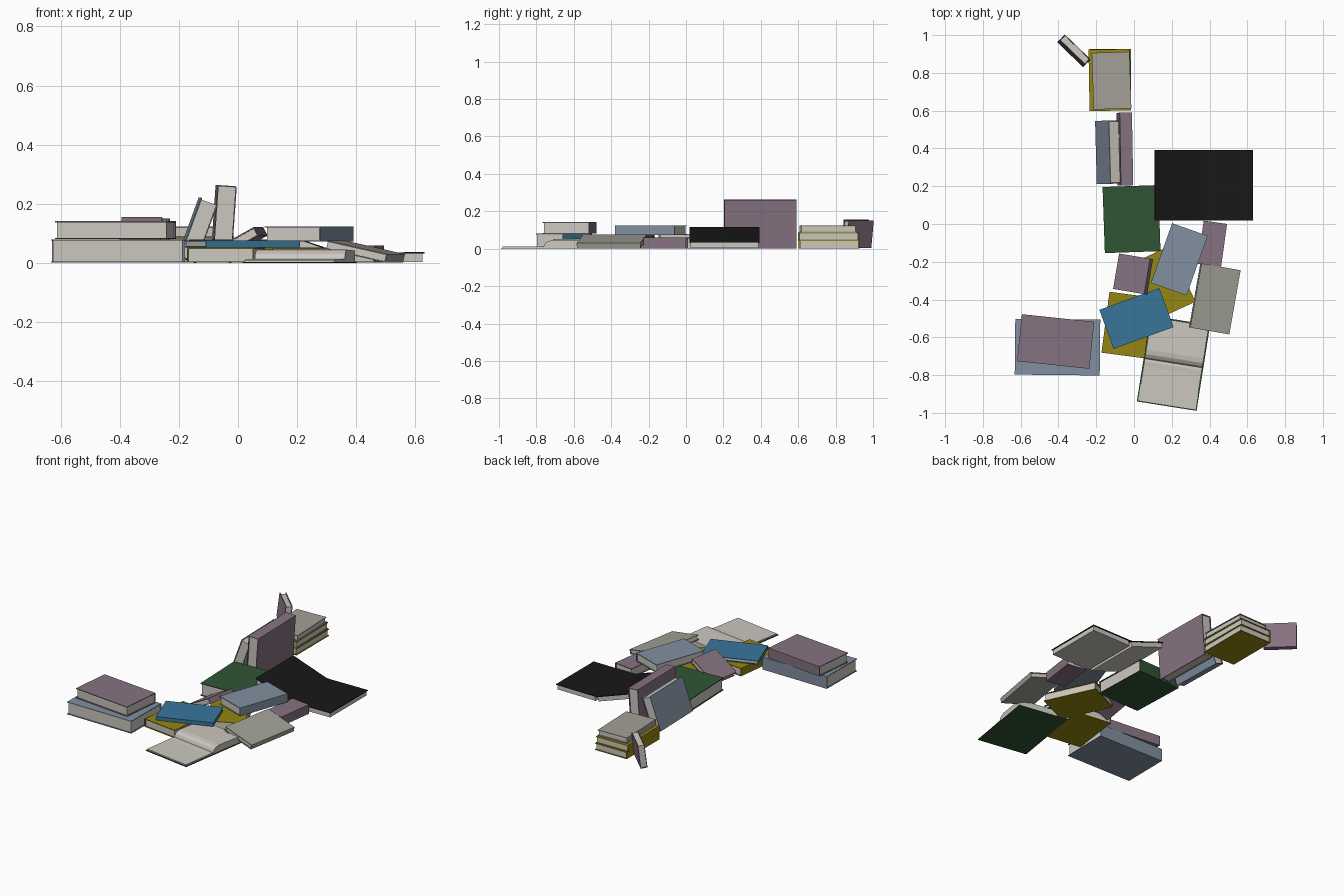
import bpy, bmesh
from math import radians
from mathutils import Matrix, Vector

if "Cube" in bpy.data.objects:
    bpy.data.objects.remove(bpy.data.objects["Cube"])

COLORS = {
    "mauve": (0.24, 0.17, 0.22), "slate": (0.22, 0.28, 0.35), "green": (0.03, 0.09, 0.035),
    "black": (0.009, 0.009, 0.009), "ochre": (0.30, 0.24, 0.006), "blue": (0.04, 0.18, 0.33),
    "grey": (0.36, 0.35, 0.31), "paper": (0.60, 0.57, 0.52),
}
MATS = {}
for key, rgb in COLORS.items():
    MATS[key] = bpy.data.materials.new(key)
    MATS[key].diffuse_color = (*rgb, 1)


def prism(name, profile, length, color, matrix):
    """Extrude an x-z outline along y, centred on y = 0."""
    bm = bmesh.new()
    face = bm.faces.new([bm.verts.new((x, -length / 2, z)) for x, z in profile])
    ext = bmesh.ops.extrude_face_region(bm, geom=[face])
    verts = [e for e in ext["geom"] if isinstance(e, bmesh.types.BMVert)]
    bmesh.ops.translate(bm, verts=verts, vec=Vector((0, length, 0)))
    bmesh.ops.recalc_face_normals(bm, faces=bm.faces)
    mesh = bpy.data.meshes.new(name)
    bm.to_mesh(mesh)
    bm.free()
    mesh.materials.append(MATS[color])
    obj = bpy.data.objects.new(name, mesh)
    obj.matrix_world = matrix
    bpy.context.collection.objects.link(obj)


def place(loc, yaw=0, tilt=0):
    return (Matrix.Translation(loc) @ Matrix.Rotation(radians(yaw), 4, 'Z')
            @ Matrix.Rotation(radians(tilt), 4, 'Y'))


def book(name, color, size, loc, yaw=0, tilt=0):
    """Closed book centred on loc; the spine is on local -x."""
    w, l, t = size[0] / 2, size[1], size[2] / 2
    c, inset = 0.004, 0.006
    m = place(loc, yaw, tilt)
    cover = [(w, -t), (-w, -t), (-w, t), (w, t), (w, t - c),
             (-w + c, t - c), (-w + c, -t + c), (w, -t + c)]
    pages = [(-w + c, -t + c), (w - inset, -t + c), (w - inset, t - c), (-w + c, t - c)]
    prism(name + "_cover", cover, l, color, m)
    prism(name + "_pages", pages, l - 2 * inset, "paper", m)


# Two-book stack on the left
book("stack_lower_book", "slate", (0.295, 0.45, 0.078), (-0.405, -0.652, 0.041), -90.6)
book("stack_upper_book", "mauve", (0.25, 0.385, 0.061), (-0.415, -0.622, 0.111), -96)

# Loose pile in the middle
book("ochre_book_front", "ochre", (0.23, 0.325, 0.05), (-0.037, -0.535, 0.027), -7.5)
book("ochre_book_middle", "ochre", (0.23, 0.325, 0.05), (0.153, -0.312, 0.027), 24.8)
book("thin_blue_book", "blue", (0.22, 0.338, 0.023), (0.013, -0.50, 0.0645), 110)
book("slate_top_book", "slate", (0.20, 0.335, 0.052), (0.24, -0.187, 0.098), 160.5)
book("small_leaning_book", "mauve", (0.19, 0.19, 0.033), (-0.005, -0.265, 0.0615), 170.5, 29)
book("small_flat_book", "mauve", (0.125, 0.23, 0.058), (0.415, -0.105, 0.03), 172)
book("grey_tilted_book", "grey", (0.215, 0.345, 0.03), (0.428, -0.396, 0.039), 170, -12.5)
book("large_green_book", "green", (0.35, 0.295, 0.078), (-0.013, 0.026, 0.04), -88)

# Books standing on edge
book("standing_mauve_book", "mauve", (0.26, 0.385, 0.065), (-0.049, 0.397, 0.132), 1, 94)
book("leaning_slate_book", "slate", (0.213, 0.335, 0.06), (-0.137, 0.38, 0.111), 1.5, -70)
book("rear_standing_book", "mauve", (0.148, 0.19, 0.04), (-0.318, 0.917, 0.079), 46, -83)

# Three-book stack at the back
book("rear_stack_bottom", "ochre", (0.22, 0.325, 0.043), (-0.126, 0.765, 0.0225), 0)
book("rear_stack_middle", "ochre", (0.22, 0.325, 0.042), (-0.128, 0.762, 0.0655), 1)
book("rear_stack_top", "grey", (0.20, 0.30, 0.036), (-0.119, 0.759, 0.105), 2)

# Open book lying face up, thin side in front and thick side behind
m = place((0.209, -0.737, 0), 81)
prism("open_book_cover", [(-0.23, 0), (0.23, 0), (0.23, 0.004), (-0.23, 0.004)], 0.32, "green", m)
prism("open_book_pages", [(-0.224, 0.004), (0.224, 0.004), (0.224, 0.042), (0.05, 0.045),
                          (0.025, 0.041), (0.008, 0.030), (0, 0.012), (-0.015, 0.015),
                          (-0.04, 0.013), (-0.224, 0.011)], 0.308, "paper", m)

# Open book lying face down, its left half propped on the green book
m = place((0, 0.205, 0))
prism("face_down_cover", [(0.11, 0.116), (0.342, 0.036), (0.37, 0.035), (0.63, 0.037),
                          (0.63, 0.033), (0.37, 0.031), (0.341, 0.032), (0.109, 0.112)],
      0.375, "black", m)
prism("face_down_left_pages", [(0.119, 0.1085), (0.345, 0.0315), (0.338, 0.004), (0.112, 0.081)],
      0.363, "paper", m)
prism("face_down_right_pages", [(0.365, 0.031), (0.624, 0.033), (0.624, 0.004), (0.358, 0.002)],
      0.363, "paper", m)

for m in bpy.data.materials:
    if m.users and not m.is_grease_pencil:
        m.use_nodes = True
        m.node_tree.nodes["Principled BSDF"].inputs["Base Color"].default_value = m.diffuse_color
